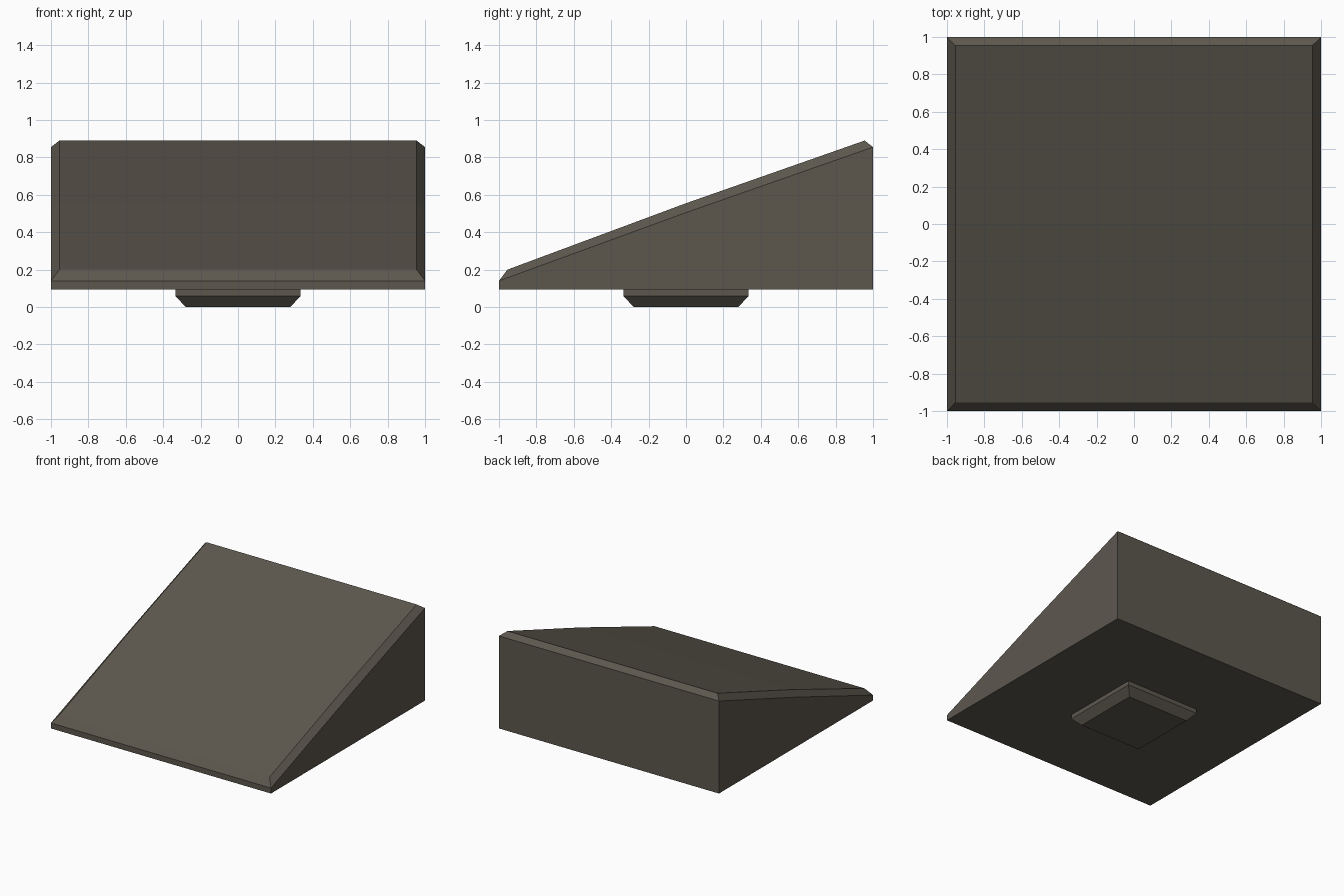
import bpy, bmesh

if "Cube" in bpy.data.objects:
    bpy.data.objects.remove(bpy.data.objects["Cube"])

mat = bpy.data.materials.new("dark warm grey")
mat.diffuse_color = (0.108, 0.096, 0.076, 1)
mat.use_nodes = True
mat.node_tree.nodes["Principled BSDF"].inputs["Base Color"].default_value = mat.diffuse_color


def make_object(name, bm):
    bmesh.ops.recalc_face_normals(bm, faces=bm.faces)
    mesh = bpy.data.meshes.new(name)
    bm.to_mesh(mesh)
    bm.free()
    mesh.materials.append(mat)
    obj = bpy.data.objects.new(name, mesh)
    bpy.context.collection.objects.link(obj)
    return obj


# Wedge body: rows of (half width, [(y, z) from front to back])
rows = [
    (1.0, [(-1, 0.095), (0, 0.095), (1, 0.095)]),          # base
    (1.0, [(-1, 0.14), (0, 0.505), (1, 0.855)]),           # chamfer start
    (0.955, [(-0.955, 0.20), (0, 0.555), (0.955, 0.89)]),  # sloped top
]
bm = bmesh.new()
rings = []
for w, pts in rows:
    right = [bm.verts.new((w, y, z)) for y, z in pts]
    left = [bm.verts.new((-w, y, z)) for y, z in reversed(pts)]
    rings.append(right + left)
for a, b in zip(rings, rings[1:]):
    for i in range(6):
        j = (i + 1) % 6
        bm.faces.new((a[i], a[j], b[j], b[i]))
# Close base and slope, each as two quads
for r in (rings[0], rings[-1]):
    bm.faces.new((r[0], r[1], r[4], r[5]))
    bm.faces.new((r[1], r[2], r[3], r[4]))
make_object("wedge_body", bm)

# Square peg below, chamfered towards its bottom
bm = bmesh.new()
rings = []
for h, z in [(0.28, 0.0), (0.335, 0.06), (0.335, 0.1)]:
    rings.append([bm.verts.new((x * h, y * h, z))
                  for x, y in ((-1, -1), (1, -1), (1, 1), (-1, 1))])
for a, b in zip(rings, rings[1:]):
    for i in range(4):
        j = (i + 1) % 4
        bm.faces.new((a[i], a[j], b[j], b[i]))
bm.faces.new(rings[0])
bm.faces.new(rings[-1])
make_object("bottom_peg", bm)
